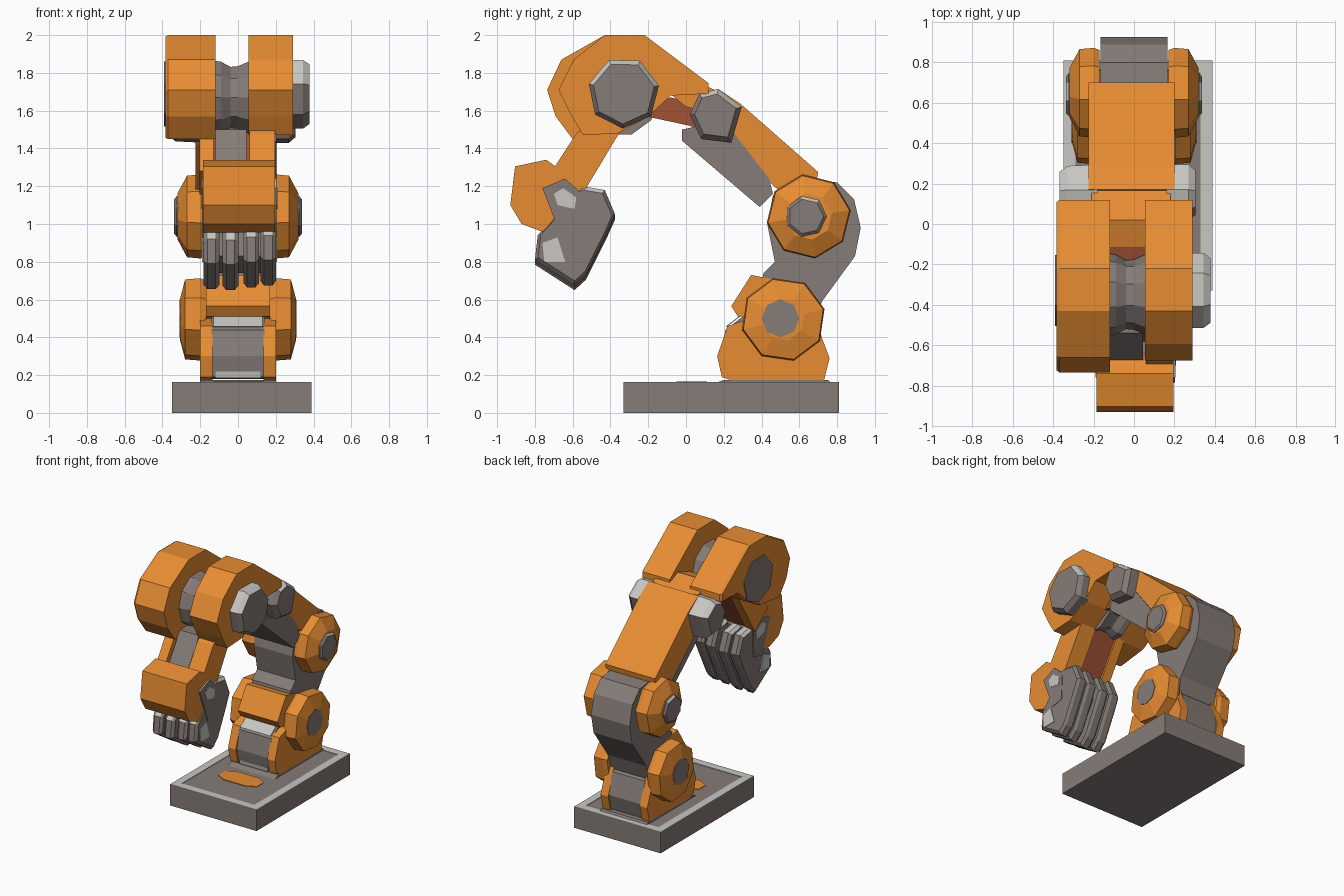
import bpy, bmesh, math


def material(name, rgb):
    m = bpy.data.materials.new(name)
    m.diffuse_color = (*rgb, 1)
    return m


ORANGE = material("orange paint", (0.82, 0.27, 0.033))
GREY = material("warm grey metal", (0.235, 0.2, 0.185))
LIGHT = material("worn light grey", (0.58, 0.57, 0.54))
RUST = material("rust inner", (0.36, 0.085, 0.035))


def loft(name, pts, sections, mat, worn=None):
    """Loft a (y, z) profile along x; each section is (x, scale about centroid)."""
    cy = sum(p[0] for p in pts) / len(pts)
    cz = sum(p[1] for p in pts) / len(pts)
    bm = bmesh.new()
    rings = [[bm.verts.new((x, cy + (y - cy) * s, cz + (z - cz) * s)) for y, z in pts]
             for x, s in sections]
    n = len(pts)
    for a, b in zip(rings, rings[1:]):
        for i in range(n):
            bm.faces.new((a[i], a[(i + 1) % n], b[(i + 1) % n], b[i]))
    bm.faces.new(rings[0])
    bm.faces.new(rings[-1])
    bmesh.ops.recalc_face_normals(bm, faces=bm.faces)
    if worn:  # faces turned up beyond this limit are worn to bare metal
        for f in bm.faces:
            f.material_index = int(f.normal.z > worn)
    me = bpy.data.meshes.new(name)
    bm.to_mesh(me)
    bm.free()
    me.materials.append(mat)
    me.materials.append(LIGHT)
    ob = bpy.data.objects.new(name, me)
    bpy.context.collection.objects.link(ob)
    return ob


def slab(name, pts, x0, x1, mat, worn=None):
    return loft(name, pts, [(x0, 1), (x1, 1)], mat, worn)


def ngon(cy, cz, r, n=8, turn=0.0):
    return [(cy + r * math.cos(turn + i * math.tau / n),
             cz + r * math.sin(turn + i * math.tau / n)) for i in range(n)]


# Base plate with a light rim and an orange floor patch
slab("base_plate", [(-0.33, 0), (0.81, 0), (0.81, 0.16), (-0.33, 0.16)], -0.35, 0.39, GREY)
for name, y0, y1, x0, x1 in (("front", -0.33, -0.27, -0.35, 0.39), ("back", 0.75, 0.81, -0.35, 0.39),
                             ("left", -0.27, 0.75, -0.35, -0.29), ("right", -0.27, 0.75, 0.33, 0.39)):
    slab("rim_" + name, [(y0, 0.158), (y1, 0.158), (y1, 0.164), (y0, 0.164)], x0, x1, LIGHT)
loft("floor_pad", [(-0.05, 0.158), (0.11, 0.158), (0.11, 0.166), (-0.05, 0.166)],
     [(-0.16, 0.5), (-0.09, 1), (0.1, 1), (0.17, 0.5)], ORANGE)
slab("base_deck", [(0.14, 0.15), (0.78, 0.15), (0.75, 0.175), (0.2, 0.175)], -0.2, 0.2, GREY)

# Foot: grey drum between two orange cheeks
slab("foot_drum", [(0.18, 0.3), (0.2, 0.19), (0.72, 0.18), (0.75, 0.3), (0.70, 0.46),
                   (0.55, 0.53), (0.3, 0.51), (0.21, 0.44)], -0.14, 0.14, GREY)
slab("foot_band_top", [(0.215, 0.455), (0.29, 0.512), (0.29, 0.518), (0.21, 0.458)], -0.13, 0.13, LIGHT)
slab("foot_band_low", [(0.197, 0.185), (0.193, 0.185), (0.187, 0.22), (0.196, 0.22)], -0.12, 0.12, LIGHT)
cheek = [(0.165, 0.3), (0.19, 0.19), (0.25, 0.17), (0.73, 0.17), (0.76, 0.29),
         (0.68, 0.5), (0.34, 0.5), (0.22, 0.46)]
for s, side in ((-1, "left"), (1, "right")):
    slab("foot_cheek_" + side, cheek, s * 0.135, s * 0.2, ORANGE)
    # Hip and knee hubs with grey axle caps
    loft("hip_disc_" + side, ngon(0.515, 0.495, 0.225, 8, 0.25),
         [(s * 0.17, 0.94), (s * 0.2, 1), (s * 0.28, 0.97), (s * 0.307, 0.5)], ORANGE)
    slab("hip_cap_" + side, ngon(0.5, 0.5, 0.10), s * 0.27, s * 0.31, GREY)
    loft("knee_disc_" + side, ngon(0.65, 1.04, 0.225, 8, 0.15),
         [(s * 0.17, 0.95), (s * 0.2, 1), (s * 0.27, 0.97), (s * 0.32, 0.55)], ORANGE)
    loft("knee_cap_" + side, ngon(0.635, 1.04, 0.11, 7), [(s * 0.28, 1), (s * 0.325, 1), (s * 0.338, 0.85)],
         GREY, 0.6)
slab("foot_collar", [(0.24, 0.565), (0.345, 0.73), (0.5, 0.70), (0.5, 0.5), (0.275, 0.51)],
     -0.17, 0.17, ORANGE)

# Lower arm, a bent grey link
slab("lower_arm", [(0.38, 0.55), (0.41, 0.74), (0.47, 0.8), (0.43, 1.0), (0.46, 1.15), (0.62, 1.24),
                   (0.80, 1.22), (0.89, 1.13), (0.925, 0.98), (0.895, 0.83), (0.72, 0.59),
                   (0.66, 0.42), (0.48, 0.4)], -0.165, 0.165, GREY)

# Upper arm with grey underside
slab("upper_arm", [(0.17, 1.715), (0.29, 1.635), (0.70, 1.275), (0.66, 1.08), (0.5, 1.17), (0.22, 1.42),
                   (0.1, 1.55)], -0.225, 0.2, ORANGE)
slab("upper_arm_underside", [(-0.02, 1.5), (-0.02, 1.44), (0.39, 1.09), (0.46, 1.16), (0.44, 1.24),
                             (0.2, 1.55)], -0.17, 0.205, GREY)

# Elbow caps either side of the seam
elbow = [(0.02, 1.58), (0.08, 1.45), (0.24, 1.43), (0.295, 1.62), (0.17, 1.715), (0.07, 1.69)]
loft("elbow_cap_right", elbow, [(0.16, 1), (0.27, 1), (0.305, 0.8)], GREY, 0.5)
loft("elbow_cap_left", elbow, [(-0.18, 1), (-0.33, 0.95), (-0.37, 0.75)], GREY, 0.5)

# Fork: two heavy orange prongs and a bridge
prong = [(-0.735, 1.71), (-0.66, 1.87), (-0.43, 2.0), (-0.22, 2.0), (0.12, 1.745), (0.12, 1.69),
         (-0.08, 1.68), (-0.2, 1.57), (-0.36, 1.48), (-0.6, 1.45), (-0.69, 1.57)]
loft("fork_prong_left", prong, [(-0.385, 0.97), (-0.37, 1), (-0.12, 1)], ORANGE)
prong_r = [(max(y, -0.675 + 0.5 * abs(z - 1.71)), max(z, 1.47)) for y, z in prong]
slab("fork_prong_right", prong_r, 0.055, 0.29, ORANGE)
slab("fork_bridge", [(-0.12, 1.72), (0.02, 1.765), (0.19, 1.695), (0.18, 1.58), (0.0, 1.62)],
     -0.21, 0.18, ORANGE)
slab("fork_inner_link", [(-0.35, 1.6), (-0.08, 1.67), (0.2, 1.6), (0.24, 1.42), (0.02, 1.52)],
     -0.13, 0.1, RUST)

# Wrist axle: right cap, flush left cap, waisted hub between the prongs
loft("axle_cap_right", ngon(-0.33, 1.695, 0.19, 7, 0.2), [(0.27, 1), (0.345, 1), (0.378, 0.87)], GREY, 0.35)
slab("axle_cap_left", ngon(-0.33, 1.695, 0.18, 7, 0.2), -0.391, -0.36, GREY)
loft("axle_hub", ngon(-0.35, 1.67, 0.205, 10),
     [(-0.13, 1), (-0.09, 0.97), (-0.04, 0.83), (0.0, 0.85), (0.07, 1)], GREY)

# Forearm: orange rails around a grey rod, rusty at the back
rail = [(-0.58, 1.48), (-0.71, 1.28), (-0.55, 1.155), (-0.33, 1.52), (-0.42, 1.6)]
slab("forearm_rail_right", rail, 0.06, 0.195, ORANGE)
slab("forearm_rail_left", rail, -0.205, -0.13, ORANGE)
slab("forearm_rod", [(-0.54, 1.5), (-0.72, 1.22), (-0.61, 1.12), (-0.40, 1.5)], -0.12, 0.045, GREY)
slab("forearm_back", [(-0.40, 1.5), (-0.60, 1.16), (-0.575, 1.15), (-0.36, 1.5)], -0.13, 0.06, RUST)

# Hand: orange knuckle guard and grey fist
slab("hand_guard", [(-0.93, 1.1), (-0.905, 1.305), (-0.74, 1.34), (-0.67, 1.29), (-0.62, 1.15),
                    (-0.67, 0.98), (-0.75, 0.955), (-0.87, 1.0)], -0.185, 0.195, ORANGE)
slab("wrist_block", [(-0.76, 1.19), (-0.64, 1.24), (-0.55, 1.16), (-0.56, 0.95), (-0.66, 0.93)],
     -0.19, 0.205, GREY, 0.75)
slab("palm_core", [(-0.6, 1.1), (-0.46, 1.09), (-0.45, 0.97), (-0.59, 0.74), (-0.74, 0.83), (-0.71, 0.97)],
     -0.16, 0.18, GREY)
finger = [(-0.62, 1.12), (-0.55, 1.18), (-0.43, 1.16), (-0.375, 1.03), (-0.42, 0.93), (-0.53, 0.71),
          (-0.59, 0.655), (-0.8, 0.79), (-0.785, 0.92), (-0.73, 0.98)]
for i, (x, drop) in enumerate(((-0.14, 0.0), (-0.04, -0.005), (0.07, 0.01), (0.16, 0.02))):
    loft("finger_%d" % (i + 1), [(y, z + drop) for y, z in finger],
         [(x - 0.042, 0.92), (x - 0.022, 1), (x + 0.022, 1), (x + 0.042, 0.92)], GREY, 0.6)
# Worn patches on the outer faces of the fist
for s, x in ((-1, -0.189), (1, 0.204)):
    slab("worn_wrist", [(-0.70, 1.16), (-0.65, 1.19), (-0.58, 1.14), (-0.59, 1.08), (-0.68, 1.1)],
         x, x + s * 0.004, LIGHT)
    slab("worn_finger", [(-0.76, 0.9), (-0.68, 0.93), (-0.64, 0.8), (-0.75, 0.8)],
         x - s * 0.008, x + s * 0.002, LIGHT)
